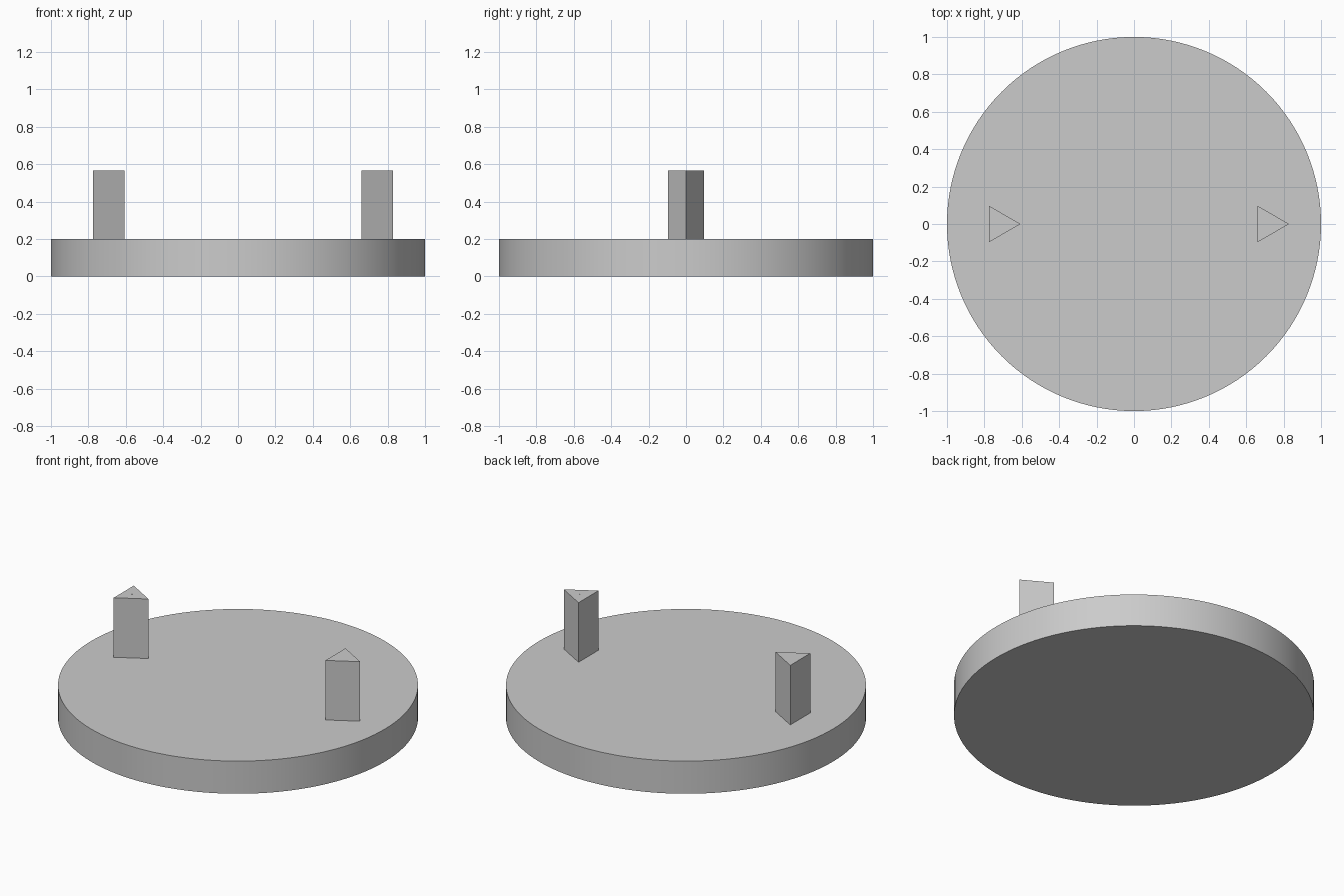
import bpy
import math

# Remove the default cube
cube = bpy.data.objects.get("Cube")
if cube:
    bpy.data.objects.remove(cube, do_unlink=True)

# Single flat colour
grey = bpy.data.materials.new("light grey")
grey.use_nodes = True
colour = (0.6, 0.6, 0.6, 1)
grey.diffuse_color = colour
grey.node_tree.nodes["Principled BSDF"].inputs["Base Color"].default_value = colour


def prism(name, sides, radius, x, bottom, top, turn=0.0):
    """Upright prism between two heights."""
    bpy.ops.mesh.primitive_cylinder_add(
        vertices=sides, radius=radius, depth=top - bottom,
        location=(x, 0, (bottom + top) / 2), rotation=(0, 0, turn))
    part = bpy.context.object
    part.name = name
    part.data.materials.append(grey)
    return part


# Round base disc
BASE_TOP = 0.2
POST_TOP = 0.565
prism("base_disc", 128, 1.0, 0, 0, BASE_TOP)
bpy.ops.object.shade_smooth_by_angle(angle=math.radians(30))

# Triangular posts, each with one corner toward +x and a tiny centre pin
for side, x in (("left", 0.717), ("right", -0.719)):
    prism(side + "_post", 3, 0.112, x, BASE_TOP, POST_TOP, -math.pi / 2)
    prism(side + "_post_pin", 8, 0.004, x, POST_TOP - 0.01, POST_TOP + 0.001)
